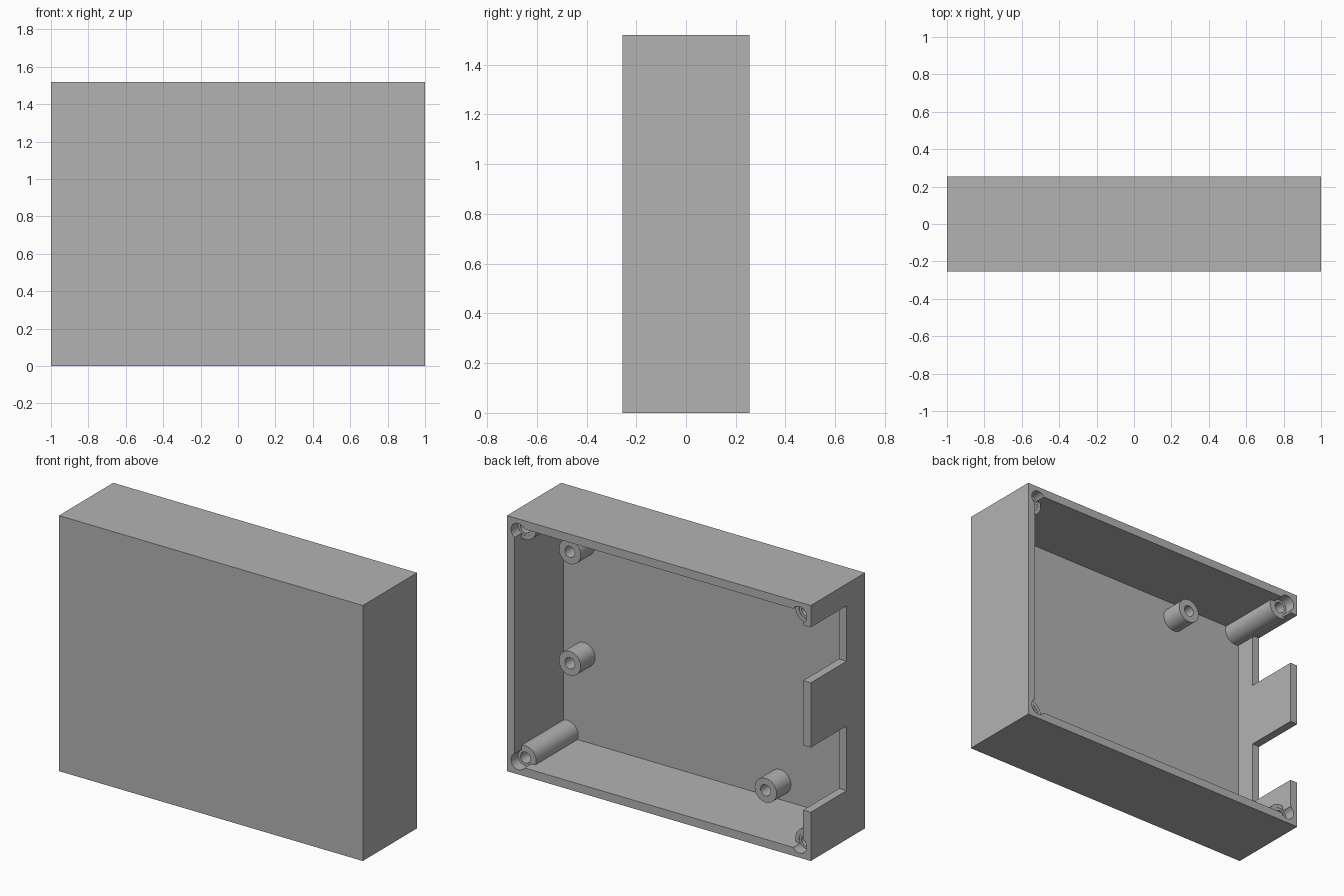
import bpy, math
from mathutils import Matrix, Vector

if "Cube" in bpy.data.objects:
    bpy.data.objects.remove(bpy.data.objects["Cube"], do_unlink=True)
import bmesh

# Overall sizes
HX, HY, HZ = 1.0, 0.255, 1.52
WALL = 0.05
FLOOR = -HY + WALL
POST_END = 0.19

grey = bpy.data.materials.new("plain grey")
grey.use_nodes = True
grey.diffuse_color = (0.45, 0.45, 0.45, 1)
grey.node_tree.nodes["Principled BSDF"].inputs["Base Color"].default_value = (0.45, 0.45, 0.45, 1)


def finish(name, bm):
    bmesh.ops.recalc_face_normals(bm, faces=bm.faces)
    mesh = bpy.data.meshes.new(name)
    bm.to_mesh(mesh)
    bm.free()
    mesh.materials.append(grey)
    obj = bpy.data.objects.new(name, mesh)
    bpy.context.collection.objects.link(obj)
    return obj


def box(name, lo, hi):
    lo, hi = Vector(lo), Vector(hi)
    bm = bmesh.new()
    bmesh.ops.create_cube(bm, size=1, matrix=Matrix.Translation((lo + hi) / 2)
                          @ Matrix.Diagonal((*(hi - lo), 1)))
    return finish(name, bm)


def rod(name, x, z, radius, y0, y1):
    """Cylinder running along y."""
    bm = bmesh.new()
    bmesh.ops.create_cone(bm, cap_ends=True, segments=40, radius1=radius, radius2=radius,
                          depth=y1 - y0,
                          matrix=Matrix.Translation((x, (y0 + y1) / 2, z))
                          @ Matrix.Rotation(math.pi / 2, 4, 'X'))
    return finish(name, bm)


def activate(obj):
    bpy.ops.object.select_all(action='DESELECT')
    obj.select_set(True)
    bpy.context.view_layer.objects.active = obj


def combine(target, tool, operation):
    """Apply a boolean and discard the tool."""
    activate(target)
    mod = target.modifiers.new("shape", 'BOOLEAN')
    mod.operation, mod.solver, mod.object = operation, 'EXACT', tool
    bpy.ops.object.modifier_apply(modifier=mod.name)
    bpy.data.objects.remove(tool, do_unlink=True)


def smooth(obj):
    activate(obj)
    bpy.ops.object.shade_smooth_by_angle(angle=math.radians(30))


# Open-backed case
case = box("case_body", (-HX, -HY, 0), (HX, HY, HZ))
combine(case, box("cavity", (-HX + WALL, FLOOR, WALL), (HX - WALL, HY + 0.1, HZ - WALL)),
        'DIFFERENCE')

# Connector notches in one end wall
for z0, z1 in ((0.29, 0.675), (1.06, 1.39)):
    combine(case, box("notch", (-HX - 0.1, -0.082, z0), (-HX + WALL + 0.002, HY + 0.1, z1)),
            'DIFFERENCE')

# Corner screw posts, recessed below the rim, with bores
corners = [(sx * (HX - 0.075), z) for sx in (-1, 1) for z in (0.075, HZ - 0.075)]
for x, z in corners:
    combine(case, rod("post", x, z, 0.072, FLOOR - 0.02, POST_END), 'UNION')
    combine(case, rod("recess", x, z, 0.048, POST_END - 0.002, HY + 0.1), 'DIFFERENCE')
    combine(case, rod("bore", x, z, 0.033, -0.1, HY + 0.1), 'DIFFERENCE')
smooth(case)

# Short board standoffs on the floor
standoffs = {"upper_left": (0.814, 1.23), "lower_left": (0.814, 0.567),
             "lower_right": (-0.475, 0.156), "upper_right": (-0.467, 1.366)}
for place, (x, z) in standoffs.items():
    standoff = rod("standoff_" + place, x, z, 0.072, FLOOR - 0.01, -0.07)
    combine(standoff, rod("bore", x, z, 0.033, FLOOR - 0.05, 0), 'DIFFERENCE')
    smooth(standoff)
